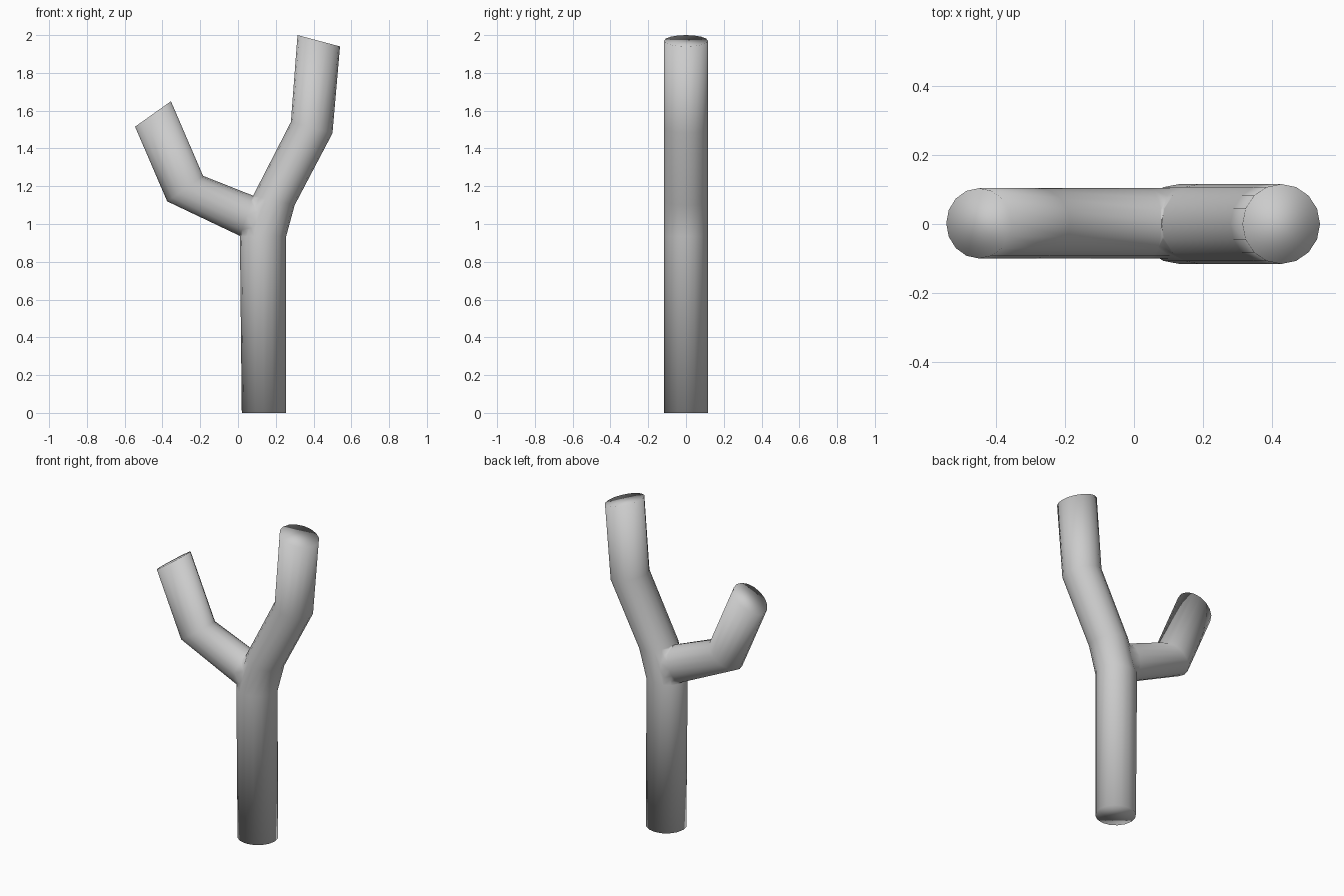
import bpy, bmesh, math
from mathutils import Vector

if "Cube" in bpy.data.objects:
    bpy.data.objects.remove(bpy.data.objects["Cube"])

SIDES = 16


def tube(name, rings, half_depth, y_mid=0.0):
    """Capped tube; each ring is its (left x, z) and (right x, z) silhouette points."""
    bm = bmesh.new()
    loops = []
    for (lx, lz), (rx, rz) in rings:
        left, right = Vector((lx, y_mid, lz)), Vector((rx, y_mid, rz))
        mid, half = (left + right) / 2, (right - left) / 2
        loop = []
        for i in range(SIDES):
            a = 2 * math.pi * i / SIDES
            p = mid + half * math.cos(a) + Vector((0, half_depth * math.sin(a), 0))
            loop.append(bm.verts.new(p))
        loops.append(loop)
    for lower, upper in zip(loops, loops[1:]):
        for i in range(SIDES):
            j = (i + 1) % SIDES
            bm.faces.new((lower[i], lower[j], upper[j], upper[i]))
    bm.faces.new(list(reversed(loops[0])))
    bm.faces.new(loops[-1])
    bmesh.ops.recalc_face_normals(bm, faces=bm.faces)
    mesh = bpy.data.meshes.new(name)
    bm.to_mesh(mesh)
    bm.free()
    obj = bpy.data.objects.new(name, mesh)
    bpy.context.collection.objects.link(obj)
    return obj


# Handle running up into the right prong
fork = tube("forked_stick", [
    ((0.02, 0.0), (0.255, 0.0)),
    ((0.01, 0.935), (0.255, 0.935)),
    ((0.08, 1.15), (0.30, 1.10)),
    ((0.28, 1.54), (0.50, 1.48)),
    ((0.315, 2.0), (0.54, 1.94)),
], 0.116)

# Left prong, rooted inside the handle
prong = tube("left_prong", [
    ((0.09, 0.90), (0.165, 1.115)),
    ((0.01, 0.937), (0.08, 1.15)),
    ((-0.375, 1.12), (-0.185, 1.255)),
    ((-0.545, 1.515), (-0.355, 1.65)),
], 0.102, 0.002)

# Fuse the prong into the stick
union = fork.modifiers.new("union", 'BOOLEAN')
union.operation = 'UNION'
union.solver = 'EXACT'
union.object = prong
bpy.context.view_layer.objects.active = fork
fork.select_set(True)
bpy.ops.object.modifier_apply(modifier=union.name)
bpy.data.objects.remove(prong)

# Rounded shading throughout
fork.data.shade_smooth()
